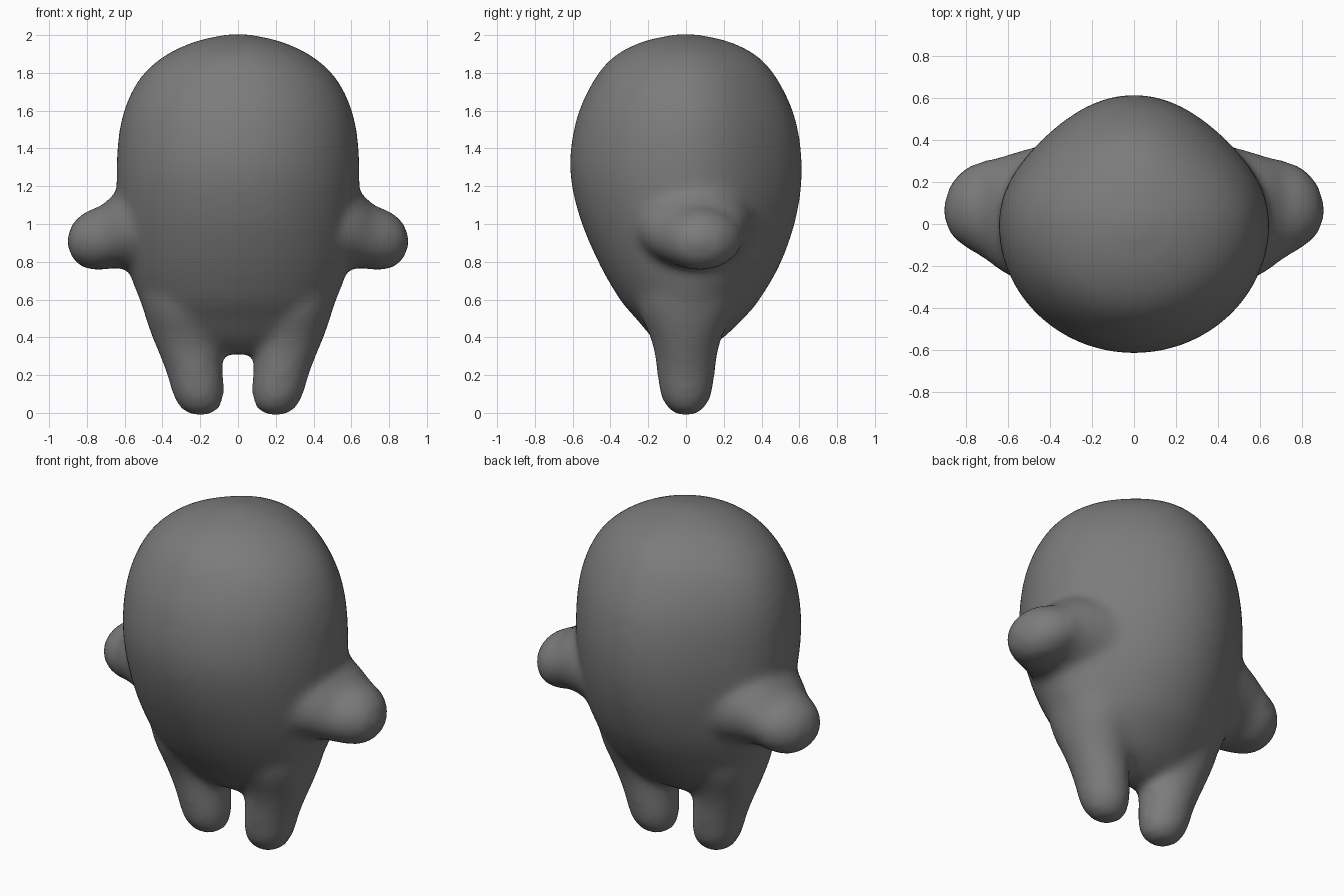
import bpy, bmesh, math
from mathutils import Vector

if "Cube" in bpy.data.objects:
    bpy.data.objects.remove(bpy.data.objects["Cube"])

SEG, STEPS = 48, 4


def spline(keys):
    """Refine a list of section tuples with a Catmull-Rom curve."""
    pts = [Vector(k) for k in keys]
    out = []
    for i in range(len(pts) - 1):
        a, b = pts[max(i - 1, 0)], pts[i]
        c, d = pts[i + 1], pts[min(i + 2, len(pts) - 1)]
        for s in range(STEPS):
            t = s / STEPS
            out.append(0.5 * (2 * b + (c - a) * t + (2 * a - 5 * b + 4 * c - d) * t * t
                              + (3 * b - a - 3 * c + d) * t ** 3))
    return out + [pts[-1]]


def loft(bm, keys, place):
    """Skin elliptical sections; place(section, cos, sin) gives each point."""
    rings = []
    for sec in spline(keys):
        rings.append([bm.verts.new(place(sec, math.cos(2 * math.pi * i / SEG),
                                         math.sin(2 * math.pi * i / SEG))) for i in range(SEG)])
    for lo, hi in zip(rings, rings[1:]):
        for i in range(SEG):
            j = (i + 1) % SEG
            bm.faces.new((lo[i], lo[j], hi[j], hi[i]))
    bm.faces.new(rings[0][::-1])
    bm.faces.new(rings[-1])


def torso_point(s, c, n):
    """Oval section, slightly slimmer on the rear diagonals."""
    f = 1 - 0.06 * (2 * c * n) ** 2 if n > 0 else 1
    return (s[1] * c * f, s[3] + s[2] * n * f, s[0])


bm = bmesh.new()

# Egg-shaped head and torso: height, half width, half depth, centre y
torso = [(0.31, 0.10, 0.05, 0), (0.34, 0.26, 0.11, 0), (0.40, 0.40, 0.19, 0.01),
         (0.50, 0.475, 0.285, 0.02), (0.60, 0.522, 0.37, 0.02), (0.80, 0.592, 0.485, 0.02),
         (1.05, 0.632, 0.578, 0.01), (1.30, 0.644, 0.615, 0), (1.55, 0.618, 0.582, 0),
         (1.75, 0.535, 0.495, 0), (1.88, 0.405, 0.39, 0), (1.96, 0.245, 0.245, 0),
         (1.998, 0.09, 0.09, 0), (2.007, 0.01, 0.01, 0)]
loft(bm, torso, torso_point)

# Stubby legs flowing up into the torso: height, centre x, half width, half depth
leg = [(-0.016, 0.20, 0.02, 0.02), (0.004, 0.20, 0.08, 0.075), (0.045, 0.203, 0.118, 0.112),
       (0.11, 0.212, 0.138, 0.139), (0.20, 0.226, 0.149, 0.152), (0.30, 0.248, 0.165, 0.165),
       (0.40, 0.272, 0.182, 0.190), (0.55, 0.292, 0.212, 0.25), (0.75, 0.30, 0.25, 0.28)]
# Rounded arms: centre x, centre y, half depth, centre z, half height
arm = [(0.35, 0.04, 0.36, 1.00, 0.28), (0.55, 0.04, 0.305, 0.99, 0.235),
       (0.64, 0.05, 0.268, 0.97, 0.203), (0.72, 0.07, 0.230, 0.928, 0.172),
       (0.80, 0.077, 0.189, 0.915, 0.154), (0.865, 0.07, 0.130, 0.910, 0.108),
       (0.896, 0.065, 0.060, 0.910, 0.05), (0.904, 0.065, 0.01, 0.910, 0.01)]
for side in (1, -1):
    loft(bm, leg, lambda s, c, n: (side * (s[1] + s[2] * c), s[3] * n, s[0]))
    loft(bm, arm, lambda s, c, n: (side * s[0], s[1] + s[2] * c, s[3] + s[4] * n))

bmesh.ops.recalc_face_normals(bm, faces=bm.faces)
mesh = bpy.data.meshes.new("body")
bm.to_mesh(mesh)
bm.free()
body = bpy.data.objects.new("body", mesh)
bpy.context.collection.objects.link(body)

# Fuse the limbs into one soft skin
remesh = body.modifiers.new("fuse", 'REMESH')
remesh.mode = 'VOXEL'
remesh.voxel_size = 0.025
remesh.use_smooth_shade = True
soften = body.modifiers.new("soften", 'SMOOTH')
soften.factor = 0.5
soften.iterations = 13

grey = bpy.data.materials.new("dark grey")
grey.diffuse_color = (0.2, 0.2, 0.2, 1)
grey.use_nodes = True
grey.node_tree.nodes["Principled BSDF"].inputs["Base Color"].default_value = grey.diffuse_color
mesh.materials.append(grey)
for p in mesh.polygons:
    p.use_smooth = True
